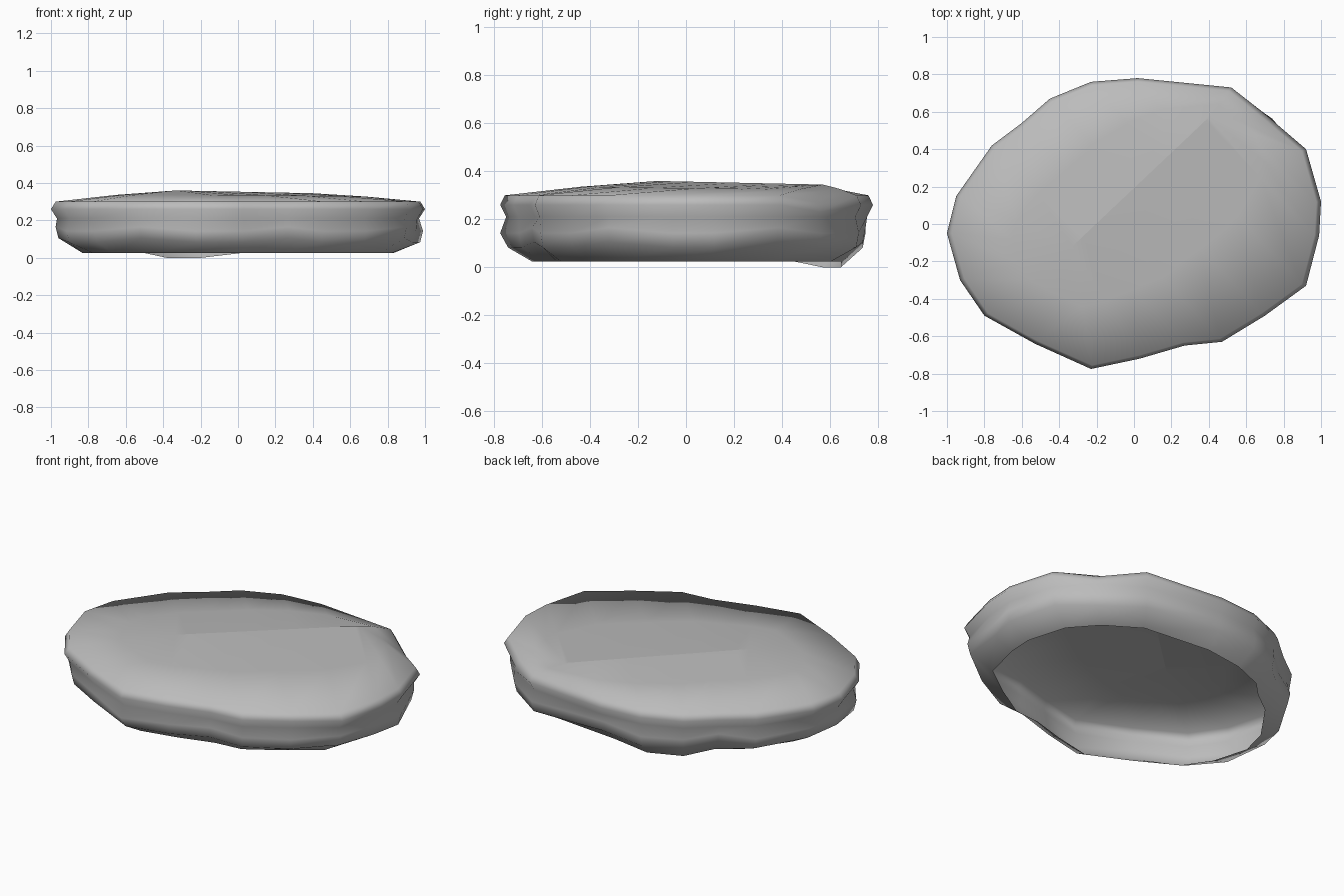
import bpy, bmesh, math
from mathutils import Vector
from mathutils.geometry import intersect_point_line

cube = bpy.data.objects.get("Cube")
if cube:
    bpy.data.objects.remove(cube, do_unlink=True)

# Uneven plan outline of the slab
OUTLINE = [(-1, -.05), (-.93, -.3), (-.8, -.49), (-.53, -.64), (-.23, -.775), (.03, -.72),
           (.27, -.65), (.47, -.63), (.7, -.49), (.92, -.33), (.99, -.06), (1, .12),
           (.92, .4), (.76, .58), (.52, .73), (.02, .78), (-.23, .76), (-.45, .67),
           (-.6, .54), (-.76, .42), (-.95, .15)]
# Side profile from open foot to upper rim: plan scale, height
PROFILE = [(.83, .025), (.96, .09), (.975, .15), (.968, .21), (1, .26), (.975, .3)]
RIDGE = (Vector((-.33, -.12, .36)), Vector((.4, .57, .345)))

bm = bmesh.new()
rings = []

# Weathered side wall
for level, (scale, height) in enumerate(PROFILE):
    ring = []
    for i, (x, y) in enumerate(OUTLINE):
        s, z = scale, height
        if level in (1, 2):
            s += .015 * math.sin(i * 2.4)
            z += .015 * math.cos(i * 2.1)
        if level == 0 and y > .6 and x < -.1:
            z = 0
            s += .02
        if level == 2 and abs(x + .23) < .1 and y < 0:
            s = 1
        if level > 3 and abs(x - .76) < .02 and y > 0:
            s -= .035
            z -= .03
        ring.append(bm.verts.new((x * s, y * s, z)))
    rings.append(ring)

# Broad top rising to a slanted ridge
a, b = RIDGE
for t, lift in ((.5, .6), (1, 1)):
    ring = []
    for v in rings[len(PROFILE) - 1]:
        p, f = intersect_point_line(v.co.xy.to_3d(), a.xy.to_3d(), b.xy.to_3d())
        crest = a.lerp(b, min(1, max(0, f)))
        co = v.co.lerp(crest, t)
        co.z = v.co.z + (crest.z - v.co.z) * lift
        ring.append(bm.verts.new(co))
    rings.append(ring)

n = len(OUTLINE)
for low, high in zip(rings, rings[1:]):
    for i in range(n):
        j = (i + 1) % n
        bm.faces.new((low[i], low[j], high[j], high[i]))
bmesh.ops.remove_doubles(bm, verts=bm.verts[:], dist=.001)

mesh = bpy.data.meshes.new("stone_slab")
bm.to_mesh(mesh)
bm.free()
slab = bpy.data.objects.new("stone_slab", mesh)
bpy.context.collection.objects.link(slab)

# Plain stone grey
grey = bpy.data.materials.new("stone_grey")
grey.use_nodes = True
colour = (.5, .5, .5, 1)
grey.diffuse_color = colour
grey.node_tree.nodes["Principled BSDF"].inputs["Base Color"].default_value = colour
mesh.materials.append(grey)

bpy.ops.object.select_all(action="DESELECT")
slab.select_set(True)
bpy.context.view_layer.objects.active = slab
bpy.ops.object.shade_smooth_by_angle(angle=math.radians(65))
